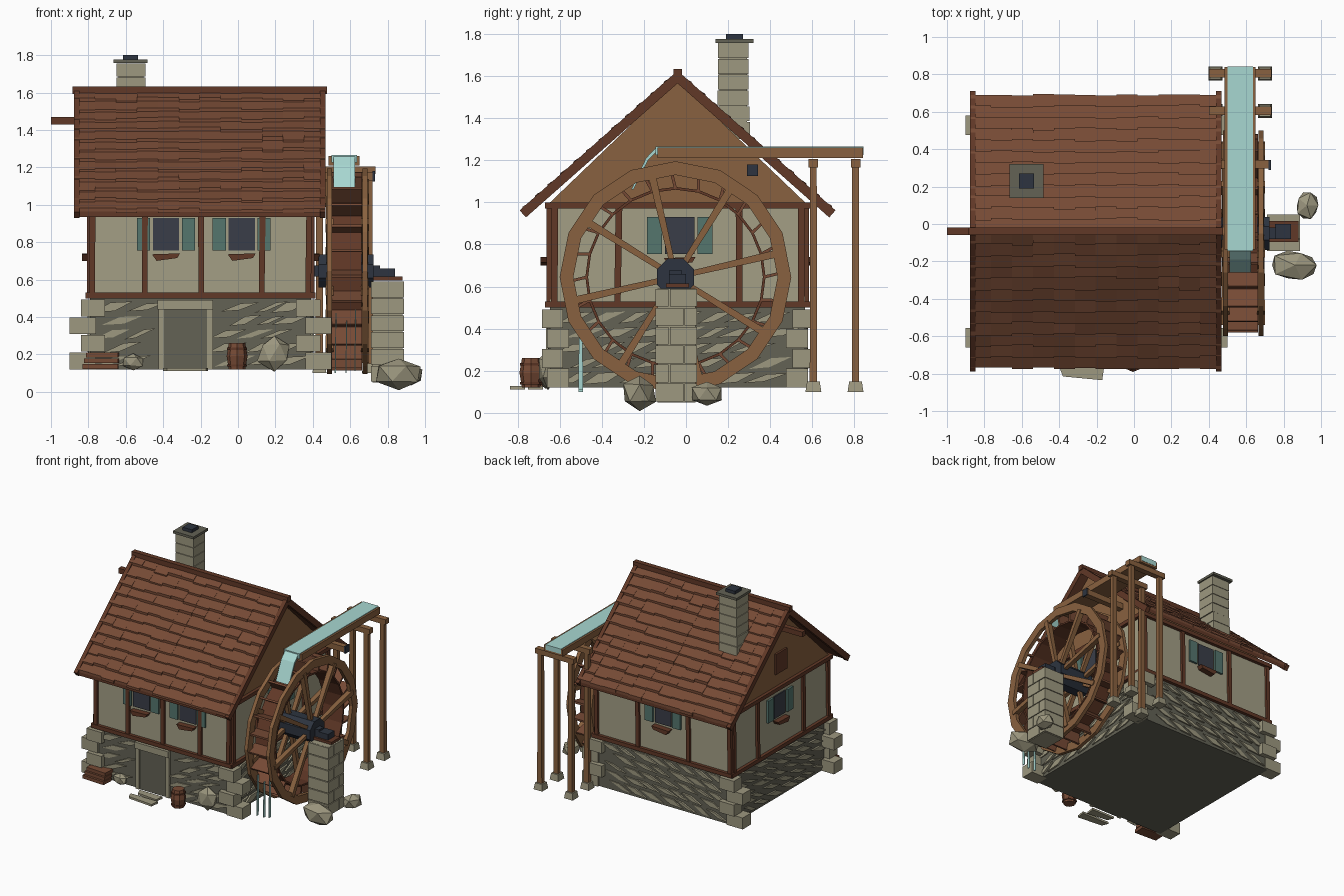
import bpy, bmesh, math, random
from mathutils import Vector, Matrix

random.seed(4)
if "Cube" in bpy.data.objects:
    bpy.data.objects.remove(bpy.data.objects["Cube"], do_unlink=True)

COLOURS = {
    "roof_red": (0.18, 0.068, 0.035), "plaster": (0.37, 0.345, 0.235),
    "pale_stone": (0.34, 0.315, 0.215), "dark_stone": (0.125, 0.122, 0.09),
    "dark_timber": (0.12, 0.04, 0.02), "tan_wood": (0.25, 0.12, 0.05),
    "water_blue": (0.39, 0.68, 0.64), "shutter_teal": (0.09, 0.18, 0.155),
    "window_glass": (0.042, 0.048, 0.065), "iron": (0.026, 0.034, 0.05)}
mats = {}
for name, rgb in COLOURS.items():
    m = bpy.data.materials.new(name)
    m.use_nodes = True
    m.diffuse_color = (*rgb, 1)
    m.node_tree.nodes["Principled BSDF"].inputs["Base Color"].default_value = (*rgb, 1)
    mats[name] = m
parts = {}


def part(name, mat):
    return parts.setdefault(name, (bmesh.new(), mat))[0]


def prism(bm, pts, d0, d1, axis):
    """Extrude a 2D outline between two positions on an axis."""
    place = {"x": lambda a, b, d: (d, a, b), "y": lambda a, b, d: (a, d, b),
             "z": lambda a, b, d: (a, b, d)}[axis]
    ends = [[bm.verts.new(place(a, b, d)) for a, b in pts] for d in (d0, d1)]
    for e in ends:
        bm.faces.new(e)
    for i in range(len(pts)):
        j = (i + 1) % len(pts)
        bm.faces.new((ends[0][i], ends[0][j], ends[1][j], ends[1][i]))


def rect(a0, a1, b0, b1):
    return [(a0, b0), (a1, b0), (a1, b1), (a0, b1)]


def box(bm, x0, x1, y0, y1, z0, z1):
    prism(bm, rect(x0, x1, y0, y1), z0, z1, "z")


def beam(bm, p, q, w, h, taper=1):
    """Rectangular bar from p to q, scaled by taper at q."""
    p, q = Vector(p), Vector(q)
    rot = (q - p).to_track_quat("Z", "Y").to_matrix().to_4x4()
    geo = bmesh.ops.create_cube(bm, size=1)["verts"]
    for v in geo:
        k = taper if v.co.z > 0 else 1
        v.co = Vector((v.co.x * w * k, v.co.y * h * k, (v.co.z + 0.5) * (q - p).length))
    bmesh.ops.transform(bm, matrix=Matrix.Translation(p) @ rot, verts=geo)


def boulder(bm, centre, size):
    geo = bmesh.ops.create_icosphere(bm, subdivisions=1, radius=1)["verts"]
    for v in geo:
        k = random.uniform(0.82, 1.08)
        v.co = Vector([c + s * k * n for c, s, n in zip(centre, size, v.co)])


# House extents
X0, X1, Y0, Y1 = -0.79, 0.39, -0.645, 0.565
YM, BASE, SILL, EAVE = -0.04, 0.12, 0.5, 1.0
WALLS = {"front": ("y", Y0, -1, X0, X1), "back": ("y", Y1, 1, X0, X1),
         "left": ("x", X0, -1, Y0, Y1), "right": ("x", X1, 1, Y0, Y1)}


def on_wall(bm, wall, pts, depth):
    axis, pos, sign = WALLS[wall][:3]
    prism(bm, pts, pos - sign * 0.01, pos + sign * depth, axis)


# Walls, gables and stone base
box(part("stone_base", "dark_stone"), X0, X1, Y0, Y1, BASE, SILL)
box(part("plaster_walls", "plaster"), X0, X1, Y0, Y1, SILL, EAVE)
prism(part("gable_boards", "tan_wood"), [(Y0, EAVE), (Y1, EAVE), (YM, 1.58)], X0, X1, "x")

# Slanted stones set into the base
stones = part("base_stones", "pale_stone")
for wall, (axis, pos, sign, a0, a1) in WALLS.items():
    for row in range(5):
        u = a0 + 0.12 + 0.05 * (row % 2)
        while u < a1 - 0.1:
            w, s, h = random.uniform(0.03, 0.06), random.uniform(0.04, 0.06), random.uniform(0.022, 0.031)
            z = BASE + 0.045 + row * 0.072
            if wall != "front" or abs(u + 0.28) > 0.2:
                on_wall(stones, wall, [(u - w - s, z - h), (u + w - s, z - h * 0.7),
                                       (u + w + s, z + h), (u - w + s, z + h * 0.8)], random.uniform(0.006, 0.016))
            u += 2 * w + random.uniform(0.03, 0.07)

# Corner quoins, long and short courses alternating
quoins = part("corner_quoins", "pale_stone")
for cx, sx in ((X0, -1), (X1, 1)):
    for cy, sy in ((Y0, -1), (Y1, 1)):
        for i in range(4):
            ox, oy = (0.11, 0.015) if i % 2 == 0 else (0.05, 0.04)
            xs = sorted((cx + sx * ox, cx - sx * (0.03 + 0.05 * (i % 2))))
            ys = sorted((cy + sy * oy, cy - sy * (0.09 - 0.03 * (i % 2))))
            box(quoins, *xs, *ys, BASE + i * 0.094, BASE + i * 0.094 + 0.09)

# Timber frame
frame = part("timber_frame", "dark_timber")
POSTS = {"front": (-0.78, -0.5, -0.2, 0.13, 0.38), "back": (-0.78, -0.42, 0.02, 0.38),
         "left": (-0.625, -0.32, 0.25, 0.545), "right": (-0.625, -0.32, 0.25, 0.545)}
for wall, places in POSTS.items():
    a0, a1 = WALLS[wall][3:]
    for u in places:
        j = random.uniform(-0.008, 0.008)
        on_wall(frame, wall, [(u - 0.018 + j, SILL), (u + 0.012 + j, SILL), (u + 0.018, EAVE), (u - 0.014, EAVE)], 0.018)
    for z in (SILL, EAVE - 0.03):
        on_wall(frame, wall, rect(a0 - 0.02, a1 + 0.02, z, z + 0.03), 0.025)

# Windows with shutters and sills
for wall, u in (("front", -0.385), ("front", 0.02), ("back", -0.2), ("left", -0.03), ("right", -0.03)):
    on_wall(part("window_panes", "window_glass"), wall, rect(u - 0.07, u + 0.07, 0.755, 0.93), 0.008)
    for s in (-1, 1):
        c = u + s * 0.12
        on_wall(part("shutters", "shutter_teal"), wall, rect(c - 0.035, c + 0.035, 0.755, 0.93), 0.016)
    on_wall(part("window_sills", "dark_timber"), wall,
            [(u - 0.05, 0.70), (u + 0.06, 0.715), (u + 0.075, 0.74), (u - 0.075, 0.735)], 0.045)
on_wall(part("loft_hatch", "dark_timber"), "left", rect(-0.11, 0.03, 1.1, 1.26), 0.015)

# Doorway
surround = part("door_surround", "pale_stone")
on_wall(surround, "front", rect(-0.43, -0.135, 0.44, 0.49), 0.03)
for c in (-0.41, -0.15):
    on_wall(surround, "front", rect(c - 0.015, c + 0.015, BASE, 0.45), 0.02)
on_wall(part("door", "dark_stone"), "front", rect(-0.4, -0.16, BASE, 0.45), 0.012)
path = part("path_slabs", "pale_stone")
for x0, x1, y0, y1 in ((-0.4, -0.17, -0.835, -0.765), (-0.38, -0.19, -0.75, -0.68)):
    prism(path, [(x0, y1), (x0 + 0.02, y0 + 0.02), (x1, y0), (x1 + 0.01, y1)], BASE - 0.008, BASE + 0.008, "z")

# Roof decks, shingles, barge boards
RX0, RX1, RIDGE, DROP, RUN = -0.875, 0.465, 1.605, 0.64, 0.725
deck, shingles, barge = part("roof_deck", "dark_timber"), part("roof_shingles", "roof_red"), part("barge_boards", "dark_timber")
ROWS, COLS = 12, 12
for s in (-1, 1):
    prism(deck, [(YM, RIDGE), (YM + s * RUN, RIDGE - DROP), (YM + s * RUN, RIDGE - DROP - 0.03), (YM, RIDGE - 0.03)],
          RX0 + 0.01, RX1 - 0.01, "x")
    for r in range(ROWS):
        for c in range(COLS):
            step = (RX1 - RX0) / COLS
            xa = RX0 + c * step
            t0, t1 = r / ROWS, (r + 1.12 + random.uniform(-0.12, 0.12)) / ROWS
            t1 = min(t1, 1.015)
            lift = random.uniform(0.016, 0.026)
            pts = [(YM + s * RUN * t, RIDGE - DROP * t + k)
                   for t, k in ((t0, 0.004), (t1, lift), (t1, 0), (t0, 0))]
            prism(shingles, pts, xa, xa + step, "x")
    for x in (RX0 + 0.012, RX1 - 0.012):
        beam(barge, (x, YM, RIDGE - 0.01), (x, YM + s * (RUN + 0.01), RIDGE - DROP - 0.02), 0.03, 0.045)
beam(part("ridge_cap", "dark_timber"), (RX0 - 0.01, YM, RIDGE + 0.008), (RX1 + 0.01, YM, RIDGE + 0.008), 0.04, 0.04)
box(part("hoist_beam", "dark_timber"), -1.0, X0, YM - 0.02, YM + 0.02, 1.43, 1.47)

# Chimney
chimney = part("chimney", "pale_stone")
for i in range(6):
    j = random.uniform(-0.005, 0.005)
    box(chimney, -0.65 + j, -0.495 + j, 0.152 - j, 0.298 - j, 1.31 + i * 0.075, 1.381 + i * 0.075)
box(chimney, -0.64, -0.505, 0.16, 0.29, 1.3, 1.755)
box(part("chimney_cap", "dark_stone"), -0.665, -0.485, 0.14, 0.32, 1.757, 1.776)
box(part("chimney_pot", "iron"), -0.615, -0.535, 0.19, 0.27, 1.776, 1.8)

# Water wheel
WY, WZ, SEG = -0.05, 0.645, 16


def polar(r, a):
    return WY + r * math.cos(a), WZ + r * math.sin(a)


def ring(bm, r0, r1, x0, x1, n):
    for i in range(n):
        a, b = i * math.tau / n, (i + 1) * math.tau / n
        prism(bm, [polar(r0, a), polar(r1, a), polar(r1, b), polar(r0, b)], x0, x1, "x")


rims, spokes = part("wheel_rims", "tan_wood"), part("wheel_spokes", "tan_wood")
for x in (0.475, 0.665):
    ring(rims, 0.485, 0.55, x, x + 0.028, SEG)
    for i in range(8):
        a = math.radians(13 + 45 * i)
        beam(spokes, (x + 0.014, *polar(0.06, a)), (x + 0.014, *polar(0.5, a)), 0.03, 0.026, 1.4)
buckets = part("wheel_buckets", "dark_timber")
ring(buckets, 0.415, 0.428, 0.485, 0.66, 24)
paddles = part("wheel_paddles", "roof_red")
for i in range(24):
    a = i * math.tau / 24
    beam(paddles, (0.573, *polar(0.42, a)), (0.573, *polar(0.53, a + 0.05)), 0.18, 0.014)
hub = part("wheel_hub", "iron")
prism(hub, [polar(0.095, math.radians(22.5 + 45 * i)) for i in range(8)], 0.43, 0.725, "x")
box(hub, 0.38, 0.76, WY - 0.03, WY + 0.03, WZ - 0.03, WZ + 0.03)

# Bearing pier
pier = part("bearing_pier", "pale_stone")
box(pier, 0.72, 0.88, -0.135, 0.045, 0.05, 0.59)
for i in range(6):
    split = -0.045 + 0.035 * (-1) ** i
    z = 0.055 + i * 0.09
    for y0, y1 in ((-0.145, split - 0.003), (split + 0.003, 0.052)):
        box(pier, 0.712, 0.888, y0, y1, z, z + 0.084)
box(part("bearing_plate", "dark_timber"), 0.715, 0.88, -0.095, 0.015, 0.595, 0.615)
box(part("bearing_cap", "iron"), 0.755, 0.84, -0.08, 0.0, 0.615, 0.66)

# Flume, trestles and water
flume = part("flume", "tan_wood")
box(flume, 0.485, 0.65, -0.135, 0.84, 1.21, 1.225)
for x in (0.485, 0.635):
    box(flume, x, x + 0.015, -0.135, 0.84, 1.21, 1.26)
water = part("flume_water", "water_blue")
box(water, 0.5, 0.635, -0.145, 0.842, 1.225, 1.265)
prism(water, [(-0.14, 1.262), (-0.19, 1.21), (-0.26, 1.06), (-0.25, 1.06), (-0.18, 1.2), (-0.14, 1.24)], 0.51, 0.625, "x")
trestle, feet = part("trestles", "tan_wood"), part("trestle_feet", "pale_stone")
for y in (0.605, 0.805):
    beam(trestle, (0.4, y, 1.185), (0.735, y, 1.185), 0.045, 0.04)
    for x in (0.435, 0.7):
        beam(trestle, (x, y, 0.14), (x, y, 1.17), 0.04, 0.035, 0.9)
        beam(feet, (x, y, 0.1), (x, y, 0.15), 0.075, 0.075, 0.8)
beam(trestle, (0.38, 0.32, 1.15), (0.725, 0.32, 1.15), 0.045, 0.045)
box(part("beam_end", "iron"), 0.72, 0.732, 0.29, 0.342, 1.125, 1.18)
for x, z0, z1 in ((0.52, 0.1, 0.42), (0.577, 0.1, 0.38), (0.625, 0.11, 0.44)):
    beam(part("water_streams", "water_blue"), (x, -0.5, z0), (x + 0.004, -0.5, z1), 0.022, 0.006, 0.7)

# Boulders, barrel and plank stack
rocks = part("boulders", "pale_stone")
for centre, size in (((0.86, -0.22, 0.095), (0.14, 0.09, 0.095)), ((0.925, 0.1, 0.09), (0.07, 0.08, 0.065)),
                     ((0.195, -0.655, 0.21), (0.1, 0.05, 0.1)), ((-0.56, -0.665, 0.16), (0.07, 0.04, 0.05))):
    boulder(rocks, centre, size)
for z0, z1, r0, r1 in ((0.12, 0.19, 0.044, 0.056), (0.19, 0.26, 0.056, 0.044)):
    bmesh.ops.create_cone(part("barrel", "roof_red"), cap_ends=True, segments=8, radius1=r0, radius2=r1, depth=z1 - z0,
                          matrix=Matrix.Translation((-0.005, -0.735, (z0 + z1) / 2)))
for z in (0.14, 0.23):
    bmesh.ops.create_cone(part("barrel_hoops", "dark_timber"), cap_ends=True, segments=8, radius1=0.054, radius2=0.054,
                          depth=0.012, matrix=Matrix.Translation((-0.005, -0.735, z)))
planks = part("plank_stack", "roof_red")
for i in range(3):
    y = -0.7 + 0.01 * i
    beam(planks, (-0.83 + 0.01 * i, y, 0.136 + 0.03 * i), (-0.64, y - 0.01, 0.136 + 0.03 * i), 0.09, 0.026)

# Turn every part into an object
for name, (bm, mat) in parts.items():
    bmesh.ops.recalc_face_normals(bm, faces=bm.faces)
    mesh = bpy.data.meshes.new(name)
    bm.to_mesh(mesh)
    bm.free()
    mesh.materials.append(mats[mat])
    bpy.context.collection.objects.link(bpy.data.objects.new(name, mesh))
